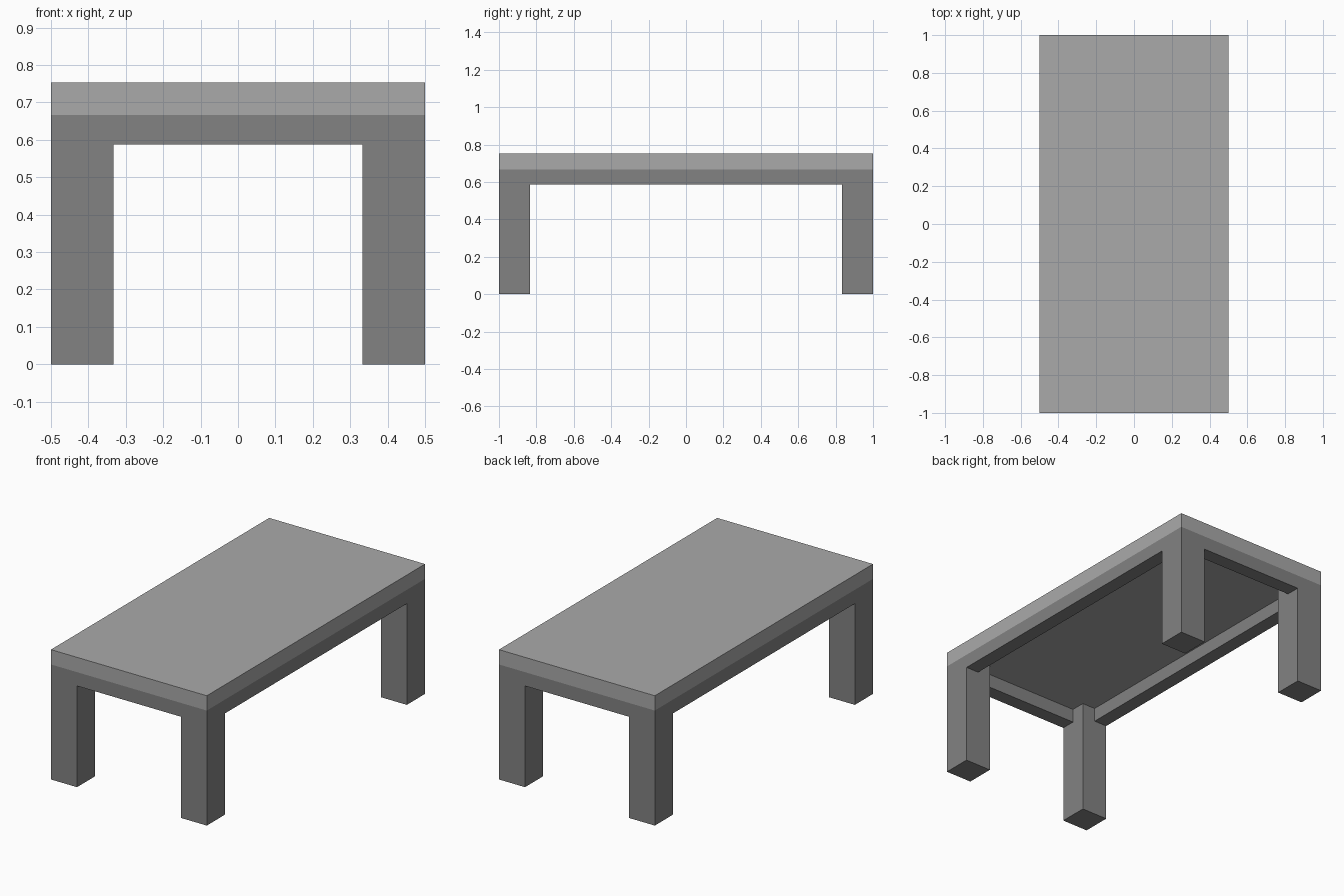
import bpy

cube = bpy.data.objects.get("Cube")
if cube:
    bpy.data.objects.remove(cube, do_unlink=True)


def make_material(name, value):
    mat = bpy.data.materials.new(name)
    mat.use_nodes = True
    color = (value, value, value, 1)
    mat.diffuse_color = color
    mat.node_tree.nodes["Principled BSDF"].inputs["Base Color"].default_value = color
    return mat


def box(name, low, high, mat):
    center = [(a + b) / 2 for a, b in zip(low, high)]
    bpy.ops.mesh.primitive_cube_add(size=1, location=center)
    obj = bpy.context.object
    obj.name = name
    obj.scale = [b - a for a, b in zip(low, high)]
    bpy.ops.object.transform_apply(location=False, rotation=False, scale=True)
    obj.data.materials.append(mat)
    return obj


light_grey = make_material("light grey", 0.4)
dark_grey = make_material("dark grey", 0.225)

HALF_X, HALF_Y = 0.5, 1.0
LEG = 0.167      # leg width
RAIL = 0.083     # rail thickness
RAIL_Z, TOP_Z, HEIGHT = 0.587, 0.667, 0.753

# Table top
box("table_top", (-HALF_X, -HALF_Y, TOP_Z), (HALF_X, HALF_Y, HEIGHT), light_grey)

# Corner legs
for end, sy in (("front", -1), ("back", 1)):
    for side, sx in (("right", -1), ("left", 1)):
        xs = sorted((sx * HALF_X, sx * (HALF_X - LEG)))
        ys = sorted((sy * HALF_Y, sy * (HALF_Y - LEG)))
        box(f"{end}_{side}_leg", (xs[0], ys[0], 0), (xs[1], ys[1], TOP_Z), dark_grey)

# Rails under the top, flush with the outer faces of the legs
inner_x, inner_y = HALF_X - LEG, HALF_Y - LEG
for name, s in (("front_rail", -1), ("back_rail", 1)):
    ys = sorted((s * HALF_Y, s * (HALF_Y - RAIL)))
    box(name, (-inner_x, ys[0], RAIL_Z), (inner_x, ys[1], TOP_Z), dark_grey)
for name, s in (("right_rail", -1), ("left_rail", 1)):
    xs = sorted((s * HALF_X, s * (HALF_X - RAIL)))
    box(name, (xs[0], -inner_y, RAIL_Z), (xs[1], inner_y, TOP_Z), dark_grey)
